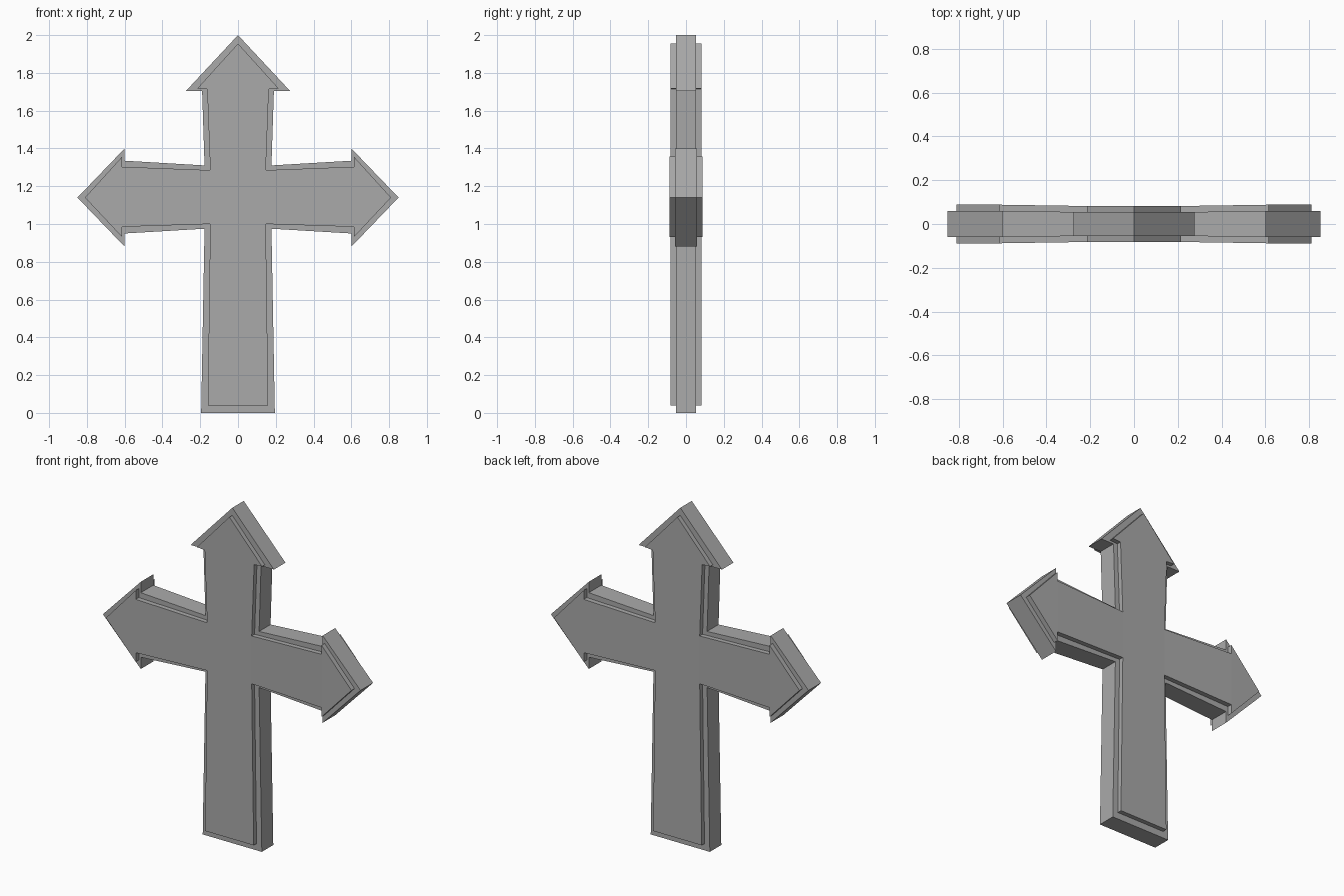
import bpy
import bmesh

cube = bpy.data.objects.get("Cube")
if cube:
    bpy.data.objects.remove(cube, do_unlink=True)

GREY = (0.4, 0.4, 0.4, 1.0)
stone = bpy.data.materials.new("plain grey")
stone.use_nodes = True
stone.diffuse_color = GREY
stone.node_tree.nodes["Principled BSDF"].inputs["Base Color"].default_value = GREY


def arrow_cross(name, outline, column_depth, arm_depth):
    """Front quarter of a cross with arrow ends, mirrored left-right and front-back.

    The outline runs from the foot up the model's left side to the top point;
    points 3 to 7 belong to the arm's arrowhead, which is slightly thicker.
    """
    bm = bmesh.new()
    front, middle = [], []
    for i, (x, z) in enumerate(outline):
        depth = arm_depth if 3 <= i <= 7 else column_depth
        front.append(bm.verts.new((x, -depth, z)))
        middle.append(bm.verts.new((x, 0, z)))

    # Front faces: column with its arrowhead, flaring arm, side arrowhead
    for part in ((0, 1, 2, 8, 9, 10, 11), (2, 3, 7, 8), (3, 4, 5, 6, 7)):
        bm.faces.new([front[i] for i in part])

    # Walls along the outline, back to the middle plane
    for i in range(len(outline) - 1):
        bm.faces.new((front[i], middle[i], middle[i + 1], front[i + 1]))

    bmesh.ops.recalc_face_normals(bm, faces=bm.faces)
    if bm.faces[:][0].normal.y > 0:
        bmesh.ops.reverse_faces(bm, faces=bm.faces)
    mesh = bpy.data.meshes.new(name)
    bm.to_mesh(mesh)
    bm.free()
    mesh.materials.append(stone)

    obj = bpy.data.objects.new(name, mesh)
    bpy.context.collection.objects.link(obj)
    mirror = obj.modifiers.new("Mirror", 'MIRROR')
    mirror.use_axis = (True, True, False)
    return obj


# Wide, thin body of the cross
arrow_cross("cross_body", [
    (0, 0), (0.195, 0), (0.177, 0.975),
    (0.6, 0.95), (0.6, 0.88), (0.85, 1.14), (0.6, 1.4), (0.6, 1.335),
    (0.177, 1.31), (0.19, 1.705), (0.275, 1.705), (0, 2),
], 0.054, 0.059)

# Narrower, thicker raised panel showing on the front and back
arrow_cross("raised_panel", [
    (0, 0.04), (0.16, 0.04), (0.147, 1.0),
    (0.613, 0.985), (0.613, 0.93), (0.81, 1.14), (0.613, 1.357), (0.613, 1.303),
    (0.147, 1.285), (0.163, 1.715), (0.215, 1.718), (0, 1.955),
], 0.081, 0.088)
